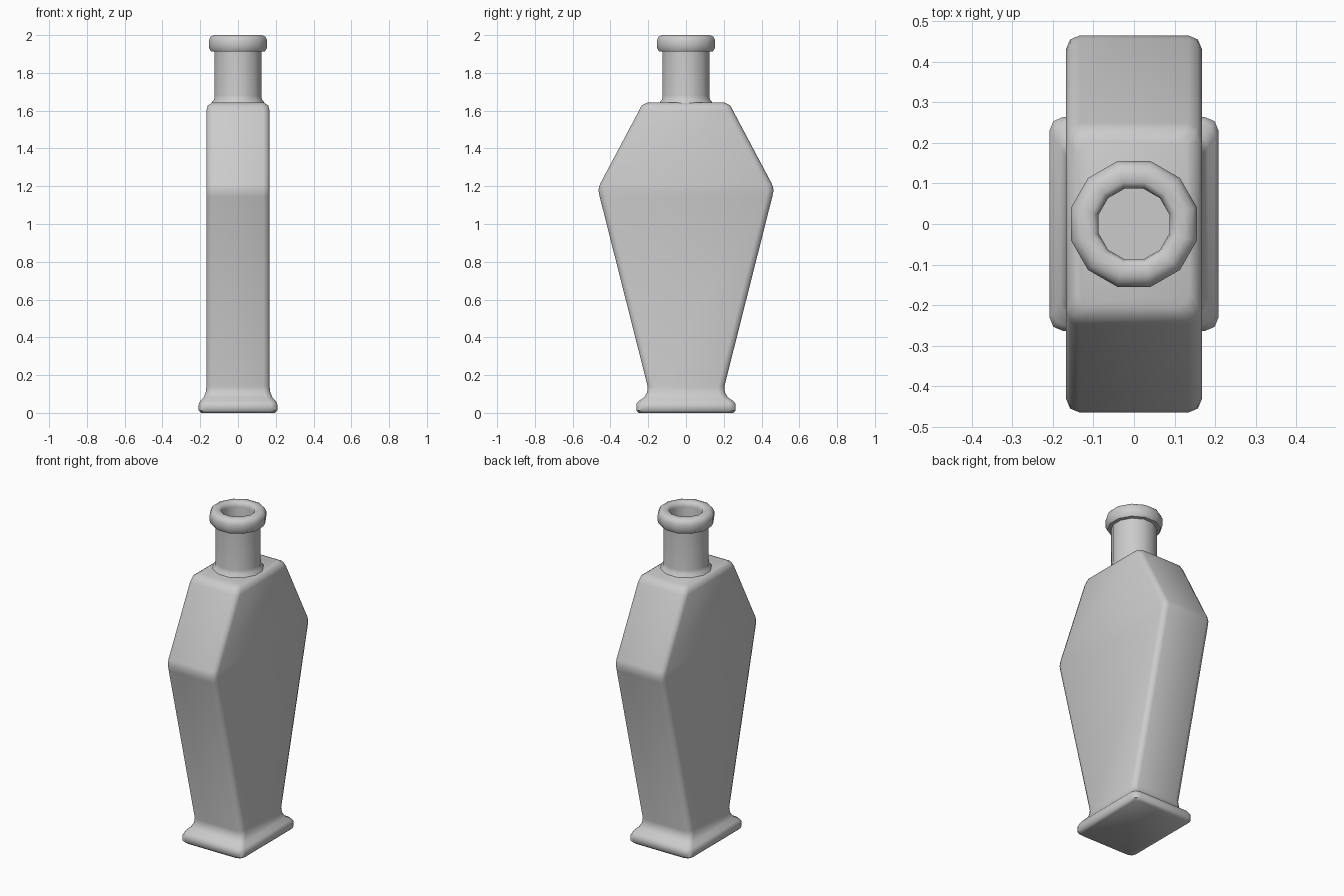
import bpy, bmesh, math

if "Cube" in bpy.data.objects:
    bpy.data.objects.remove(bpy.data.objects["Cube"])


def loft(name, rings, close=False):
    """Skin a stack of equal-length rings; cap the ends or join them."""
    bm = bmesh.new()
    loops = [[bm.verts.new(p) for p in ring] for ring in rings]
    pairs = list(zip(loops, loops[1:]))
    n = len(loops[0])
    for a, b in pairs:
        for i in range(n):
            j = (i + 1) % n
            bm.faces.new((a[i], a[j], b[j], b[i]))
    bm.faces.new(loops[0][::-1])
    bm.faces.new(loops[-1])
    bmesh.ops.recalc_face_normals(bm, faces=bm.faces)
    mesh = bpy.data.meshes.new(name)
    bm.to_mesh(mesh)
    bm.free()
    obj = bpy.data.objects.new(name, mesh)
    bpy.context.collection.objects.link(obj)
    bpy.context.view_layer.objects.active = obj
    obj.select_set(True)
    bpy.ops.object.shade_smooth_by_angle(angle=math.radians(50))
    obj.select_set(False)
    return obj


def rounded_rect(hx, hy, z, r=0.033):
    """Rectangle with two-segment rounded corners."""
    pts = []
    for sx, sy, start in ((1, 1, 0), (-1, 1, 90), (-1, -1, 180), (1, -1, 270)):
        for k in range(3):
            a = math.radians(start + 45 * k)
            pts.append((sx * (hx - r) + r * math.cos(a),
                        sy * (hy - r) + r * math.sin(a), z))
    return pts


def circle(r, z, n=12):
    """Twelve-sided ring with flats facing the axes."""
    return [(r * math.cos(math.tau * (i + 0.5) / n),
             r * math.sin(math.tau * (i + 0.5) / n), z) for i in range(n)]


# Coffin-shaped body with flared foot: half x, half y, z
body_profile = [
    (0.195, 0.25, 0.0), (0.208, 0.263, 0.012), (0.208, 0.263, 0.045),
    (0.20, 0.252, 0.062), (0.182, 0.222, 0.082), (0.171, 0.206, 0.108),
    (0.167, 0.203, 0.14), (0.167, 0.457, 1.145), (0.167, 0.464, 1.18),
    (0.167, 0.456, 1.21), (0.167, 0.249, 1.60), (0.160, 0.235, 1.627),
    (0.138, 0.205, 1.643),
]
loft("bottle_body", [rounded_rect(*p) for p in body_profile])

# Neck, rolled lip and hollow mouth: radius, z
neck_profile = [
    (0.148, 1.635), (0.143, 1.646), (0.131, 1.66), (0.128, 1.68),
    (0.128, 1.912), (0.148, 1.914), (0.159, 1.932), (0.160, 1.972),
    (0.150, 1.992), (0.132, 2.0), (0.106, 2.0), (0.093, 1.99),
    (0.090, 1.97), (0.090, 1.66),
]
loft("bottle_neck", [circle(*p) for p in neck_profile])
